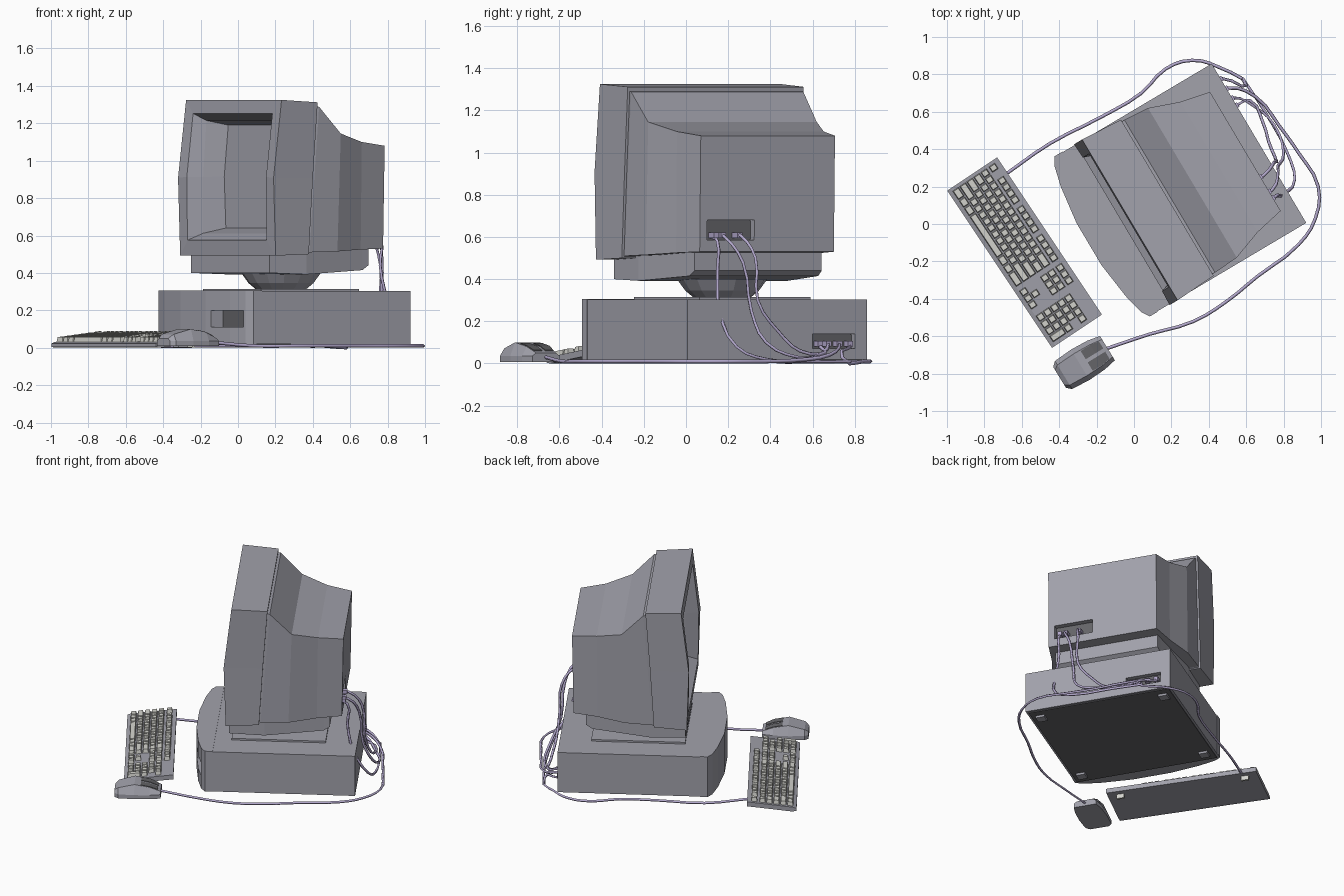
import bpy, bmesh, math, random
from mathutils import Matrix, Vector

if "Cube" in bpy.data.objects:
    bpy.data.objects.remove(bpy.data.objects["Cube"])

random.seed(4)
C = -0.03  # centre line of computer in its own turned frame


def frame(x, y, deg):
    return Matrix.Translation((x, y, 0)) @ Matrix.Rotation(math.radians(deg), 4, 'Z')


DESK = frame(0, 0, -59.3) @ Matrix.Translation((C, 0, 0))
KEYS = frame(-0.585, -0.153, -56.3)
MOUSE = frame(-0.27, -0.742, -58.5)


def mat(name, rgb):
    m = bpy.data.materials.new(name)
    m.diffuse_color = (*rgb, 1)
    m.use_nodes = True
    m.node_tree.nodes["Principled BSDF"].inputs["Base Color"].default_value = m.diffuse_color
    return m


BODY = mat("slate", (0.36, 0.36, 0.41))
DARK = mat("dark", (0.13, 0.13, 0.14))
CAP = mat("keycap", (0.66, 0.66, 0.62))
CABLE = mat("cable", (0.46, 0.40, 0.62))


def finish(name, bm, m, material):
    bmesh.ops.recalc_face_normals(bm, faces=bm.faces)
    bm.transform(m)
    me = bpy.data.meshes.new(name)
    bm.to_mesh(me)
    bm.free()
    ob = bpy.data.objects.new(name, me)
    bpy.context.collection.objects.link(ob)
    if material:
        me.materials.append(material)
    return ob


def add_loft(bm, rings):
    vs = [[bm.verts.new(p) for p in r] for r in rings]
    n = len(vs[0])
    for a, b in zip(vs, vs[1:]):
        for i in range(n):
            bm.faces.new((a[i], a[(i + 1) % n], b[(i + 1) % n], b[i]))
    bm.faces.new(vs[0])
    bm.faces.new(vs[-1])


def loft(name, rings, m=DESK, material=BODY):
    bm = bmesh.new()
    add_loft(bm, rings)
    return finish(name, bm, m, material)


def box_rings(x0, x1, y0, y1, z0, z1, inset=0.0):
    i = inset
    return [[(x0, y0, z0), (x1, y0, z0), (x1, y1, z0), (x0, y1, z0)],
            [(x0 + i, y0 + i, z1), (x1 - i, y0 + i, z1), (x1 - i, y1 - i, z1), (x0 + i, y1 - i, z1)]]


def box(name, *dims, m=DESK, material=BODY):
    return loft(name, box_rings(*dims), m, material)


def recess(target, name, x0, x1, y0, y1, z0, z1, floor):
    """Cut a pocket and lay a dark plate (y range floor) in it."""
    cut = box(name + "_cutter", x0, x1, y0, y1, z0, z1)
    cut.hide_render = True
    cut.hide_viewport = True
    cut.display_type = 'WIRE'
    mod = target.modifiers.new("pocket", 'BOOLEAN')
    mod.operation = 'DIFFERENCE'
    mod.solver = 'EXACT'
    mod.object = cut
    box(name, x0 + .002, x1 - .002, floor[0], floor[1], z0 + .002, z1 - .002, material=DARK)


# desktop case, bulged front panel, base and feet
case = box("case", -.495, .495, -.135, .795, .02, .303)
half = [(.13, -.262), (.34, -.235), (.455, -.207), (.498, -.18), (.498, -.13)]
plan = half + [(-x, y) for x, y in reversed(half)]
panel = loft("case_front_panel", [[(x, y, z) for x, y in plan] for z in (.02, .307)])
recess(panel, "drive_slot", .18, .44, -.3, -.175, .11, .20, (-.185, -.17))
recess(case, "case_ports", -.43, -.195, .755, .85, .07, .14, (.75, .765))
box("case_underside", -.48, .48, -.17, .78, .015, .021, material=DARK)
for sx in (-.42, .42):
    for y in (-.09, .7):
        box("case_foot", sx - .03, sx + .03, y - .03, y + .03, 0, .018)

# swivel plate and stand
box("swivel_plate", -.305, .305, -.02, .59, .30, .315)
loft("swivel_neck", [[(r * math.cos(a), .285 + r * math.sin(a), z)
                      for a in [math.tau * k / 14 for k in range(14)]]
                     for r, z in ((.135, .312), (.175, .345), (.215, .40))])
loft("monitor_underside", [[(-w, y0, z0), (w, y0, z0), (w, y0, z1), (-w, y0, z1)]
                           for y0, w, z0, z1 in ((-.03, .41, .40, .52), (.2, .41, .392, .54),
                                                 (.58, .355, .415, .56), (.62, .35, .44, .56))])


# monitor bezel: one skin running round the rim and into the deep screen well
def bezel_ring(w, z0, z1, y0, ym, y1):
    zm = z0 + (z1 - z0) * .5
    return [(-w, y0, z0), (w, y0, z0), (w, ym, zm), (w, y1, z1), (-w, y1, z1), (-w, ym, zm)]


loft("monitor_bezel", [bezel_ring(.485, .50, 1.312, .17, .195, .225),
                       bezel_ring(.50, .492, 1.325, -.045, -.058, -.008),
                       bezel_ring(.415, .575, 1.252, -.05, -.054, -.015),
                       bezel_ring(.385, .612, 1.215, .03, .03, .05),
                       bezel_ring(.35, .64, 1.19, .15, .14, .165)])

# monitor housing, stepping down toward the back
shell = loft("monitor_housing", [[(-w, yb, z0), (w, yb, z0), (w, yt, z1), (-w, yt, z1)]
                                 for w, yb, yt, z0, z1 in ((.472, .165, .215, .505, 1.292),
                                                           (.475, .18, .24, .51, 1.288),
                                                           (.465, .36, .381, .515, 1.145),
                                                           (.405, .54, .547, .525, 1.10),
                                                           (.37, .70, .71, .53, 1.08))])
recess(shell, "monitor_ports", .07, .33, .66, .8, .585, .68, (.655, .67))

# keyboard wedge and folding feet
side = [(-.16, .004), (-.16, .022), (-.14, .03), (.16, .066), (.16, .034), (-.13, .0)]
loft("keyboard_base", [[(x, y, z) for y, z in side] for x in (-.505, .505)], KEYS)
for x in (-.42, .42):
    box("keyboard_foot", x - .025, x + .025, .115, .13, 0, .035, m=KEYS, material=CAP)

# key caps: main block, navigation cluster, number pad
bm = bmesh.new()


def key(x, w, row, rows=1):
    pitch = .045
    y = -.138 + row * pitch + (.008 if row == 5 else 0)
    d = pitch * rows - .007
    rings = box_rings(x + .003, x + w - .003, y, y + d, 0, 0.026, .004)
    add_loft(bm, [[(px, py, pz + .03 + (py + .14) * .12) for px, py, pz in r] for r in rings])


unit = .0413
for row, widths in enumerate([(1.5, 1.2, 1.3, 6.5, 1.3, 1.2, 2), (2.3, *[1] * 10, 2.7),
                              (1.8, *[1] * 11, 2.2), (1.5, *[1] * 12, 1.5), (*[1] * 13, 2)]):
    x = -.49
    for w in widths:
        key(x, w * unit, row)
        x += w * unit
for x in [0] + [2 + i + .5 * (i // 4) for i in range(12)]:
    key(-.49 + x * unit, unit, 5)
for col in range(3):
    for row in (0, 3, 4, 5) + ((1,) if col == 1 else ()):
        key(.152 + col * unit, unit, row)
for col in range(4):
    for row in range(5):
        if col < 3 or row in (2, 4):
            key(.312 + col * unit * 1.05, unit * 1.05, row)
key(.312 + 3.15 * unit, unit * 1.05, 0, 2)
finish("key_caps", bm, KEYS, CAP)

# mouse shell and its two buttons
shape = [(-.15, .065, .05), (-.125, .088, .072), (-.02, .095, .1), (.08, .09, .08), (.15, .076, .05)]
loft("mouse_body", [[(-w, y, .008), (-w, y, .036), (-.72 * w, y, h), (.72 * w, y, h),
                     (w, y, .036), (w, y, .008)] for y, w, h in shape], MOUSE)
for s in (-1, 1):
    loft("mouse_button", [[(s * a, y, h - .012), (s * b, y, h - .012), (s * b, y, h), (s * a, y, h)]
                          for y, a, b, h in ((.02, .01, .062, .096), (.08, .01, .062, .084),
                                             (.13, .01, .054, .063))], MOUSE, DARK)


# cables: low-sided swept tubes in world space
def cable(name, pts, r=.009):
    cu = bpy.data.curves.new(name, 'CURVE')
    cu.dimensions = '3D'
    cu.bevel_depth = r
    cu.bevel_resolution = 0
    cu.resolution_u = 3
    cu.use_fill_caps = True
    sp = cu.splines.new('BEZIER')
    sp.bezier_points.add(len(pts) - 1)
    for bp, p in zip(sp.bezier_points, pts):
        bp.co = p
        bp.handle_left_type = bp.handle_right_type = 'AUTO'
    ob = bpy.data.objects.new(name, cu)
    bpy.context.collection.objects.link(ob)
    cu.materials.append(CABLE)


def port(x, y, z):
    return DESK @ Vector((x, y, z))


cable("keyboard_cable", [(-.68, .27, .04), (-.45, .43, .01), (-.17, .575, .01), (.04, .70, .01),
                         (.17, .83, .01), (.31, .875, .01), (.45, .84, .01), (.6, .74, .03),
                         port(-.40, .80, .08), port(-.40, .765, .09)])
cable("mouse_cable", [MOUSE @ Vector((0, .145, .03)), (.08, -.59, .01), (.32, -.52, .01),
                      (.5, -.41, .01), (.66, -.28, .01), (.88, -.11, .01), (.97, .03, .01),
                      (.985, .2, .01), (.88, .38, .01), (.78, .52, .015), (.65, .68, .04),
                      port(-.34, .80, .09), port(-.34, .765, .095)])
cable("monitor_signal_cable", [port(.25, .67, .61), port(.25, .73, .60), (.77, .27, .48),
                               (.77, .31, .25), (.80, .38, .10), (.75, .53, .03), (.64, .63, .04),
                               port(-.28, .80, .09), port(-.28, .765, .1)])
cable("monitor_power_cable", [port(.16, .67, .61), port(.16, .73, .605), (.75, .33, .5),
                              (.76, .34, .3), (.72, .44, .15), (.69, .54, .06), (.62, .66, .05),
                              port(-.235, .80, .08), port(-.235, .765, .1)])
cable("mains_cable", [port(.29, .67, .60), port(.29, .73, .58), (.76, .15, .44), (.80, .16, .25),
                      (.86, .24, .08), (.82, .38, .02), (.7, .6, .01), (.58, .78, .01)])
for x in (.16, .25, .29):
    box("monitor_plug", x - .014, x + .014, .66, .72, .595, .622, material=CABLE)
for x in (-.40, -.34, -.28, -.235):
    box("case_plug", x - .014, x + .014, .76, .805, .08, .107, material=CABLE)
